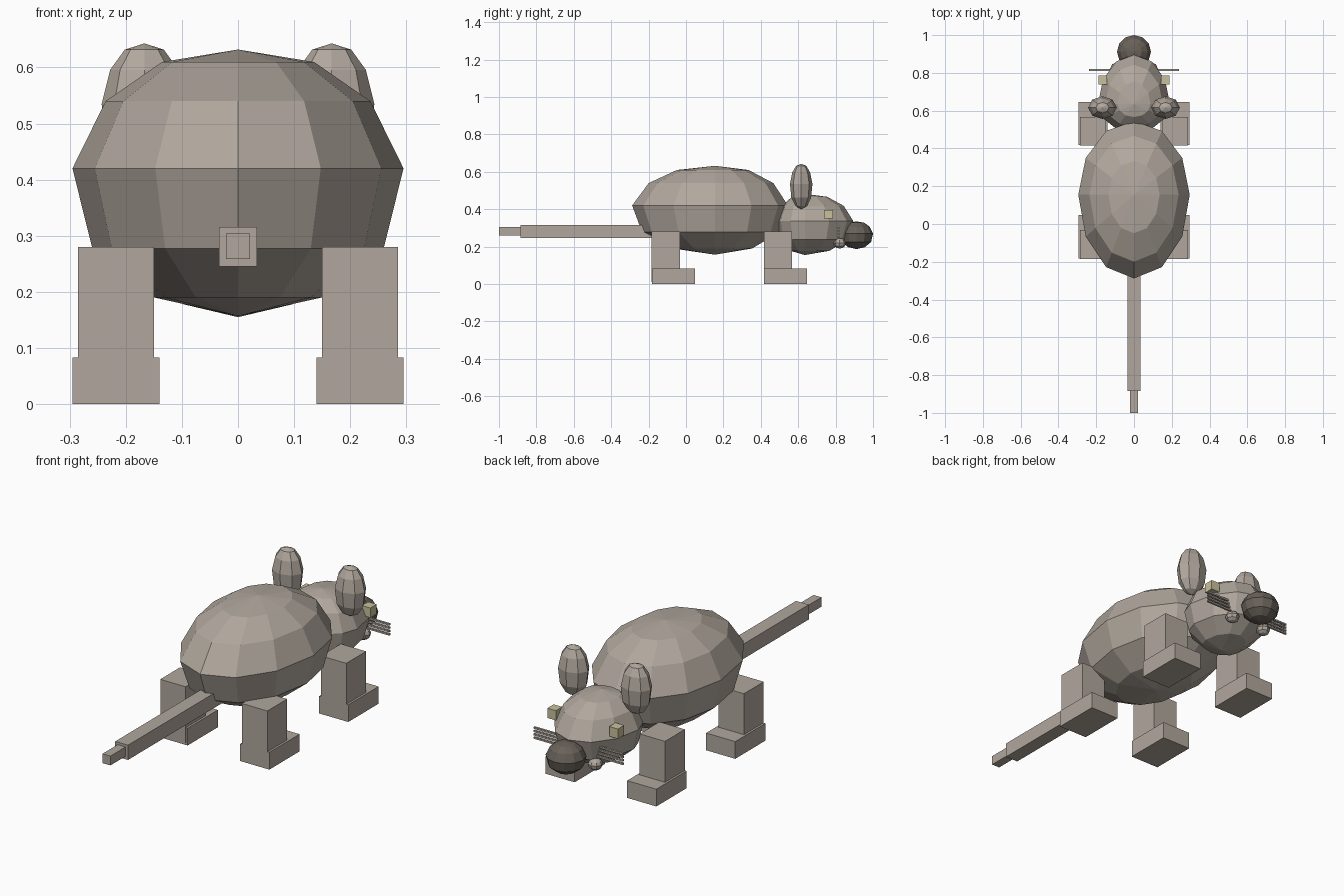
import bpy, bmesh, math

if "Cube" in bpy.data.objects:
    bpy.data.objects.remove(bpy.data.objects["Cube"], do_unlink=True)


def material(name, rgb):
    m = bpy.data.materials.new(name)
    m.use_nodes = True
    m.diffuse_color = (*rgb, 1)
    m.node_tree.nodes["Principled BSDF"].inputs["Base Color"].default_value = (*rgb, 1)
    return m


fur = material("taupe fur", (0.44, 0.39, 0.34))
dark = material("dark nose", (0.14, 0.12, 0.10))
yellow = material("pale yellow", (0.58, 0.53, 0.33))


def finish(bm, name, mat):
    bmesh.ops.recalc_face_normals(bm, faces=bm.faces)
    mesh = bpy.data.meshes.new(name)
    bm.to_mesh(mesh)
    bm.free()
    mesh.materials.append(mat)
    obj = bpy.data.objects.new(name, mesh)
    bpy.context.collection.objects.link(obj)
    return obj


def box(name, x, y, z, mat=fur):
    """Box from (low, high) ranges on each axis."""
    bm = bmesh.new()
    bmesh.ops.create_cube(bm, size=1)
    for v in bm.verts:
        for i, (lo, hi) in enumerate((x, y, z)):
            v.co[i] = (lo + hi) / 2 + v.co[i] * (hi - lo)
    return finish(bm, name, mat)


# Shared rounded profile: (radius, height) fractions between the two poles
RINGS = [(0.51, 0.07), (0.88, 0.253), (1, 0.554), (0.8, 0.806), (0.46, 0.953)]


def pod(name, x, y, rx, back, front, z, mat=fur, sides=12):
    """Faceted egg with separate lengths towards the back and the front."""
    bm = bmesh.new()
    lo, hi = z
    loops = []
    for r, h in RINGS:
        loop = []
        for i in range(sides):
            a = 2 * math.pi * i / sides
            s = math.sin(a)
            ry = front if s > 0 else back
            loop.append(bm.verts.new((x + rx * r * math.cos(a), y + ry * r * s, lo + h * (hi - lo))))
        loops.append(loop)
    bottom, top = bm.verts.new((x, y, lo)), bm.verts.new((x, y, hi))
    for i in range(sides):
        j = (i + 1) % sides
        for a, b in zip(loops, loops[1:]):
            bm.faces.new((a[i], a[j], b[j], b[i]))
        bm.faces.new((bottom, loops[0][j], loops[0][i]))
        bm.faces.new((top, loops[-1][i], loops[-1][j]))
    return finish(bm, name, mat)


# Torso, head and nose
pod("body", 0, 0.155, 0.295, 0.443, 0.39, (0.157, 0.632))
pod("head", 0, 0.635, 0.19, 0.15, 0.26, (0.155, 0.482))
pod("nose", 0, 0.912, 0.09, 0.088, 0.088, (0.187, 0.335), dark)

# Tail
box("tail", (-0.034, 0.034), (-0.885, -0.15), (0.245, 0.316))
box("tail_tip", (-0.021, 0.021), (-1, -0.87), (0.259, 0.304))

# Paired parts
for side, s in (("left", 1), ("right", -1)):
    def span(a, b):
        return tuple(sorted((s * a, s * b)))

    for place, y in (("front", 0.417), ("rear", -0.183)):
        box(f"{place}_{side}_leg", span(0.15, 0.285), (y - 0.001, y + 0.15), (0.01, 0.28))
        box(f"{place}_{side}_foot", span(0.14, 0.295), (y, y + 0.23), (0, 0.083))
    pod(f"{side}_ear", s * 0.167, 0.616, 0.076, 0.06, 0.06, (0.4, 0.643), sides=8)
    pod(f"{side}_cheek", s * 0.093, 0.822, 0.033, 0.033, 0.033, (0.19, 0.245), sides=8)
    box(f"{side}_eye", span(0.142, 0.188), (0.738, 0.786), (0.35, 0.397), yellow)
    for i in range(4):
        z = 0.25 + i * 0.016
        box(f"{side}_whisker_{i + 1}", span(0.08, 0.238), (0.81, 0.82), (z, z + 0.008))
